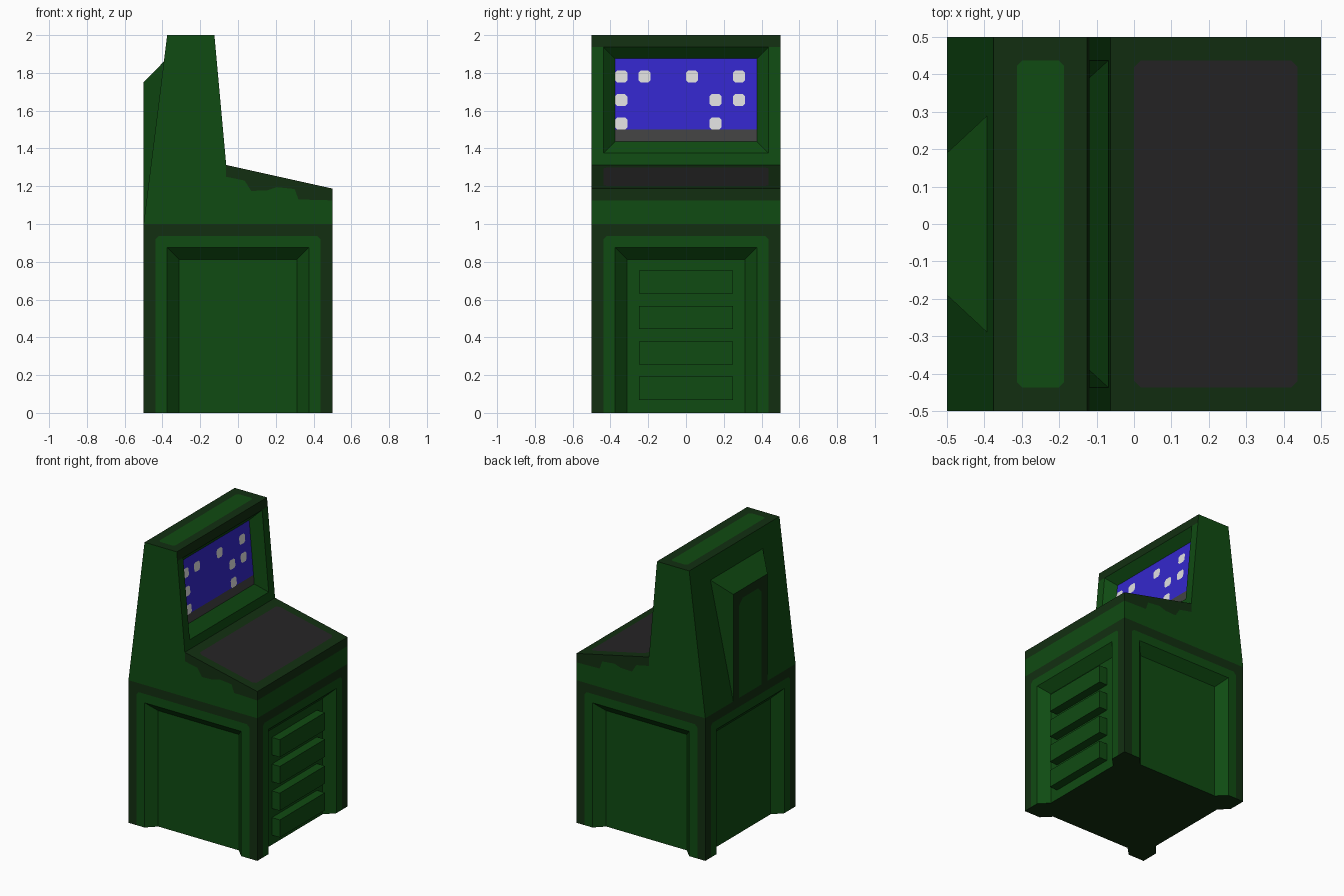
import bpy, bmesh, math

if "Cube" in bpy.data.objects:
    bpy.data.objects.remove(bpy.data.objects["Cube"])


def material(name, r, g, b):
    m = bpy.data.materials.new(name)
    m.diffuse_color = (r, g, b, 1)
    m.use_nodes = True
    m.node_tree.nodes["Principled BSDF"].inputs["Base Color"].default_value = m.diffuse_color
    return m


MATS = [material("green", .005, .070, .006),
        material("dark green", .006, .028, .0055),
        material("panel black", .019, .018, .019),
        material("screen blue", .034, .020, .60),
        material("screen grey", .055, .055, .055),
        material("dot white", .75, .75, .75)]
GREEN, DARK, BLACK, BLUE, GREY, WHITE = range(6)


class Part:
    """Mesh built from polygons that share vertices by position."""
    def __init__(self, name):
        self.name, self.bm, self.v = name, bmesh.new(), {}

    def face(self, pts, mat=GREEN):
        vs = []
        for p in pts:
            k = tuple(round(c, 5) for c in p)
            if k not in self.v:
                self.v[k] = self.bm.verts.new(k)
            if self.v[k] not in vs:
                vs.append(self.v[k])
        if len(vs) > 2:
            self.bm.faces.new(vs).material_index = mat

    def ring(self, outer, inner, mat=GREEN, closed=True):
        n = len(outer)
        for i in range(n if closed else n - 1):
            j = (i + 1) % n
            self.face([outer[i], outer[j], inner[j], inner[i]], mat)

    def finish(self, recalc=True):
        if recalc:
            bmesh.ops.recalc_face_normals(self.bm, faces=self.bm.faces[:])
        me = bpy.data.meshes.new(self.name)
        self.bm.to_mesh(me)
        self.bm.free()
        for m in MATS:
            me.materials.append(m)
        bpy.context.collection.objects.link(bpy.data.objects.new(self.name, me))


def rect(u0, u1, v0, v1, c=0.0):
    """Eight-point rectangle with cut corners."""
    return [(u0, v0 + c), (u0, v1 - c), (u0 + c, v1), (u1 - c, v1),
            (u1, v1 - c), (u1, v0 + c), (u1 - c, v0), (u0 + c, v0)]


cab = Part("cabinet")

# Lower cabinet: four sides, each with a painted border and a recessed panel
foot = []
for k in range(4):
    c, s = [(1, 0), (0, 1), (-1, 0), (0, -1)][k]

    def place(pts, d=0.0):
        return [(u * c - (d - .5) * s, u * s + (d - .5) * c, z) for u, z in pts]

    r0 = place(rect(-.5, .5, 0, 1)[:6])
    r1 = place(rect(-.4375, .4375, -.018, .9375, .018)[:6])
    r2 = place(rect(-.375, .375, 0, .875)[:6])
    r3 = place(rect(-.3125, .3125, 0, .8125)[:6], .0625)
    cab.ring(r0, r1, DARK, False)
    cab.ring(r1, r2, GREEN, False)
    cab.ring(r2, r3, GREEN, False)
    cab.face(r3, GREEN)
    foot += [r0[0], r1[0], r2[0], r3[0], r3[-1], r2[-1], r1[-1]]
cab.face(foot, DARK)

# Upper side walls with the ragged dark edge under the control deck
drip = [(.5, 1.125), (.32, 1.13), (.3, 1.185), (.205, 1.195), (.155, 1.178),
        (.07, 1.175), (.035, 1.23), (-.0625, 1.25)]
for y in (-.5, .5):
    wall = [(-.5, 1), (.5, 1)] + drip + [(-.0625, 1.3125), (-.125, 2), (-.375, 2)]
    cab.face([(x, y, z) for x, z in wall], GREEN)
    cab.face([(x, y, z) for x, z in drip + [(-.0625, 1.3125), (.5, 1.1875)]], DARK)

# Sloping back wall and the player-side band below the deck
for a, b, m in (((-.5, 1), (-.375, 2), GREEN), ((.5, 1), (.5, 1.125), GREEN),
                ((.5, 1.125), (.5, 1.1875), DARK)):
    cab.face([(a[0], -.5, a[1]), (a[0], .5, a[1]), (b[0], .5, b[1]), (b[0], -.5, b[1])], m)


# Roof with green inlay
def roof(pts):
    return [(x, y, 2) for x, y in pts]


inlay = roof(rect(-.3125, -.1875, -.4375, .4375, .014))
cab.ring(roof(rect(-.375, -.125, -.5, .5)), inlay, DARK)
cab.face(inlay, GREEN)


# Sloped control deck with black playing surface
def deck(pts):
    return [(x, y, 1.3125 - (x + .0625) * .125 / .5625) for x, y in pts]


pad = deck(rect(0, .4375, -.4375, .4375, .018))
cab.ring(deck(rect(-.0625, .5, -.5, .5)), pad, DARK)
cab.face(pad, BLACK)


# Screen surround: bezel, bevelled recess and the screen itself
def bezel(pts, d=0.0):
    return [(-.125 + (2 - z) * .0625 / .6875 - d, y, z) for y, z in pts]


hole = bezel(rect(-.4375, .4375, 1.375, 1.9375))
cab.face(bezel([(-.5, 1.9375), (.5, 1.9375), (.5, 2), (-.5, 2)]), DARK)
cab.ring(bezel(rect(-.5, .5, 1.3125, 1.9375)), hole, GREEN)
cab.ring(hole, bezel(rect(-.375, .375, 1.4375, 1.875), .0625), GREEN)
for z0, z1, m in ((1.4375, 1.5, GREY), (1.5, 1.875, BLUE)):
    cab.face(bezel([(-.375, z0), (.375, z0), (.375, z1), (-.375, z1)], .0625), m)
cab.finish()

# White dots on the screen
dots = Part("screen_dots")
for z, ys in ((1.781, (-.343, -.219, .031, .281)), (1.656, (-.343, .156, .281)),
              (1.532, (-.343, .156))):
    for y in ys:
        pts = rect(y - .032, y + .032, z - .032, z + .032, .012)
        dots.face(bezel(pts[::-1], .0595), WHITE)
dots.finish(False)

# Tapered housing on the back
hump = Part("back_housing")
xt = -.5 + .125 * .86
lo, top, out = ([(x, y * s, z) for s in (-1, 1)] for x, y, z in
                ((-.5, .19, 1.0), (-.5, .19, 1.75), (xt, .29, 1.86)))
hump.face([top[0], top[1], out[1], out[0]])
for i in (0, 1):
    hump.face([lo[i], top[i], out[i]])
frame = [(-.5, y, z) for y, z in rect(-.19, .19, 1, 1.75)[:6]]
arch = [(-.5, y, z) for y, z in rect(-.125, .125, .96, 1.6875, .04)[:6]]
hump.ring(frame, arch, DARK, False)
hump.face(arch, GREEN)
hump.finish()

# Four slats in the player-side recess
slats = Part("front_slats")
for i in range(4):
    z = .13 + .1875 * i
    a, b = ([(x, y, w) for y, w in rect(-.25, .25, z - .0615, z + .0615)]
            for x in (.43, .4995))
    slats.ring(a, b)
    slats.face(a)
    slats.face(b)
slats.finish()
